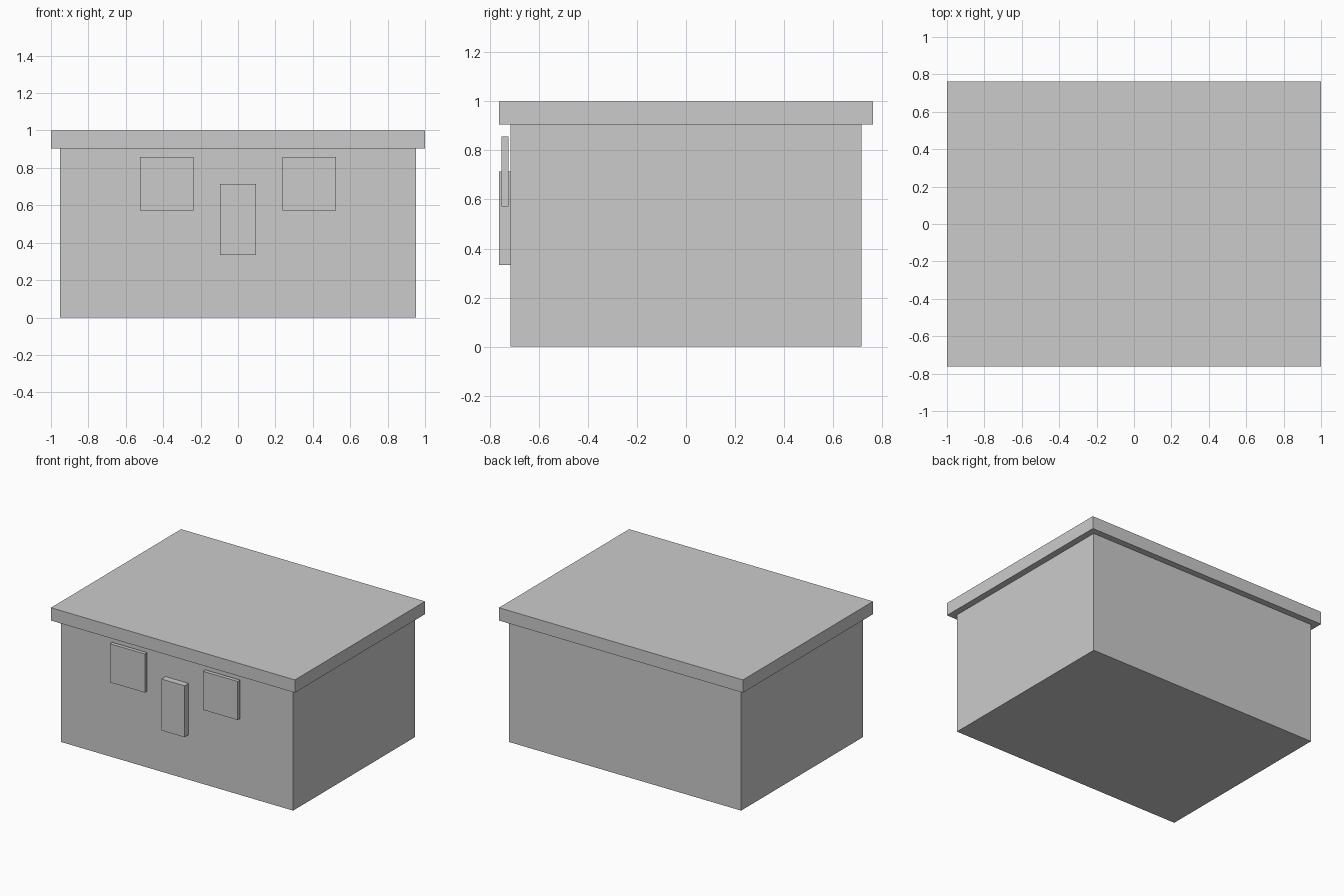
import bpy

# Remove the default object
default = bpy.data.objects.get("Cube")
if default:
    bpy.data.objects.remove(default, do_unlink=True)

# Single plain colour
grey = bpy.data.materials.new("light_grey")
grey.use_nodes = True
grey.diffuse_color = (0.6, 0.6, 0.6, 1)
shader = next(n for n in grey.node_tree.nodes if n.type == 'BSDF_PRINCIPLED')
shader.inputs["Base Color"].default_value = grey.diffuse_color


def box(name, x, y, z):
    """Add a box spanning the given (low, high) range on each axis."""
    spans = (x, y, z)
    bpy.ops.mesh.primitive_cube_add(size=1, location=[(a + b) / 2 for a, b in spans])
    obj = bpy.context.object
    obj.name = obj.data.name = name
    obj.scale = [b - a for a, b in spans]
    bpy.ops.object.transform_apply(location=False, rotation=False, scale=True)
    obj.data.materials.append(grey)
    return obj


# Main walls and the overhanging flat roof
box("walls", (-0.952, 0.952), (-0.714, 0.714), (0, 0.905))
box("roof", (-1, 1), (-0.762, 0.762), (0.905, 1))

# Door panel on the front wall
box("door", (-0.095, 0.095), (-0.762, -0.714), (0.333, 0.714))

# Window panels either side, standing just clear of the wall
for side, sign in (("left", 1), ("right", -1)):
    centre = sign * 0.381
    box(side + "_window", (centre - 0.143, centre + 0.143),
        (-0.752, -0.724), (0.571, 0.857))
